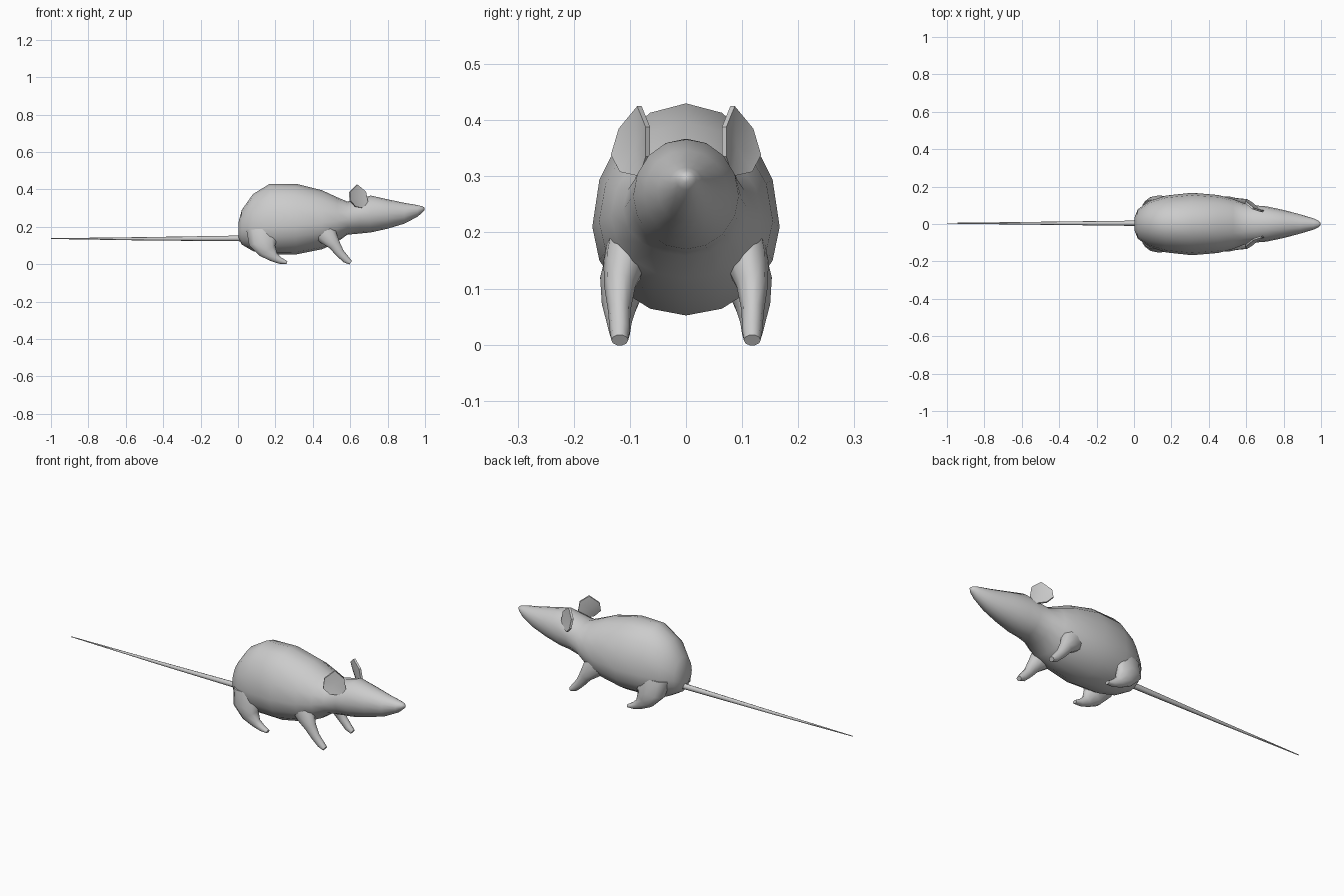
import bpy, bmesh, math
from mathutils import Vector

if "Cube" in bpy.data.objects:
    bpy.data.objects.remove(bpy.data.objects["Cube"])


def finish(name, bm, mirror=False, angle=60):
    bmesh.ops.recalc_face_normals(bm, faces=bm.faces)
    me = bpy.data.meshes.new(name)
    bm.to_mesh(me)
    bm.free()
    ob = bpy.data.objects.new(name, me)
    bpy.context.collection.objects.link(ob)
    if mirror:
        m = ob.modifiers.new("Mirror", 'MIRROR')
        m.use_axis = (False, True, False)
    bpy.ops.object.select_all(action='DESELECT')
    ob.select_set(True)
    bpy.context.view_layer.objects.active = ob
    bpy.ops.object.shade_smooth_by_angle(angle=math.radians(angle))
    return ob


def loft(name, rings, mirror=False):
    bm = bmesh.new()
    loops = [[bm.verts.new(p) for p in ring] for ring in rings]
    n = len(loops[0])
    for a, b in zip(loops, loops[1:]):
        for i in range(n):
            j = (i + 1) % n
            bm.faces.new((a[i], a[j], b[j], b[i]))
    bm.faces.new(loops[0][::-1])
    bm.faces.new(loops[-1])
    return finish(name, bm, mirror)


def body_ring(x, half, top, bottom, mid, n=16):
    # egg-shaped section with separate upper and lower heights
    ring = []
    for i in range(n):
        a = 2 * math.pi * i / n
        s = math.sin(a)
        h = top - mid if s > 0 else mid - bottom
        ring.append((x, half * math.cos(a), mid + h * s))
    return ring


def tube(name, path, n=10, mirror=False):
    # path entries: x, y, z, radius in the side plane, radius across
    pts = [Vector(p[:3]) for p in path]
    rings = []
    for k, p in enumerate(path):
        d = (pts[min(k + 1, len(pts) - 1)] - pts[max(k - 1, 0)]).normalized()
        side = Vector((0, 1, 0))
        up = d.cross(side).normalized()
        rings.append([pts[k] + up * p[3] * math.sin(2 * math.pi * i / n)
                      + side * p[4] * math.cos(2 * math.pi * i / n) for i in range(n)])
    return loft(name, rings, mirror)


# Body and head: x, half width, top, bottom, height of widest point
sections = [
    (0.003, 0.035, 0.225, 0.14, 0.18),
    (0.02, 0.078, 0.29, 0.105, 0.19),
    (0.08, 0.122, 0.375, 0.07, 0.20),
    (0.17, 0.152, 0.43, 0.052, 0.205),
    (0.31, 0.167, 0.43, 0.052, 0.21),
    (0.45, 0.155, 0.395, 0.08, 0.22),
    (0.53, 0.134, 0.358, 0.118, 0.23),
    (0.585, 0.112, 0.335, 0.158, 0.24),
    (0.65, 0.099, 0.35, 0.164, 0.26),
    (0.71, 0.094, 0.367, 0.17, 0.265),
    (0.80, 0.075, 0.347, 0.19, 0.27),
    (0.89, 0.051, 0.328, 0.217, 0.275),
    (0.96, 0.030, 0.316, 0.254, 0.288),
    (0.985, 0.018, 0.310, 0.276, 0.295),
    (0.997, 0.006, 0.302, 0.289, 0.296),
]
loft("body_and_head", [body_ring(*s) for s in sections])

# Tail
tube("tail", [(0.06, 0.003, 0.138, 0.018, 0.015), (0.0, 0.004, 0.138, 0.015, 0.014),
              (-0.5, 0.004, 0.136, 0.009, 0.008), (-1.0, 0.004, 0.137, 0.002, 0.002)], n=8)

# Front legs, flaring into the shoulders
tube("front_leg", [(0.44, 0.092, 0.20, 0.07, 0.045), (0.48, 0.107, 0.15, 0.055, 0.040),
                   (0.515, 0.118, 0.105, 0.034, 0.028), (0.545, 0.119, 0.06, 0.025, 0.020),
                   (0.578, 0.118, 0.025, 0.021, 0.018), (0.602, 0.118, 0.008, 0.012, 0.015)],
     mirror=True)

# Hind legs, flaring into the thighs
tube("hind_leg", [(0.13, 0.085, 0.19, 0.09, 0.050), (0.135, 0.108, 0.12, 0.082, 0.045),
                  (0.158, 0.118, 0.072, 0.052, 0.032), (0.192, 0.119, 0.038, 0.028, 0.022),
                  (0.228, 0.118, 0.018, 0.018, 0.018), (0.262, 0.118, 0.009, 0.008, 0.013)],
     mirror=True)

# Ears: thin dished plates
rim = [(0.64, 0.087, 0.425), (0.685, 0.072, 0.388), (0.695, 0.072, 0.335), (0.672, 0.083, 0.30),
       (0.63, 0.118, 0.308), (0.603, 0.134, 0.338), (0.60, 0.120, 0.385)]
bm = bmesh.new()
offset = Vector((-0.007, -0.008, 0))
centre = sum((Vector(p) for p in rim), Vector()) / len(rim) + offset
front = [bm.verts.new(p) for p in rim]
back = [bm.verts.new(Vector(p) + offset) for p in rim]
front_mid, back_mid = bm.verts.new(centre), bm.verts.new(centre + offset)
for i in range(len(rim)):
    j = (i + 1) % len(rim)
    bm.faces.new((front[i], front[j], front_mid))
    bm.faces.new((back[j], back[i], back_mid))
    bm.faces.new((front[j], front[i], back[i], back[j]))
finish("ear", bm, mirror=True, angle=40)
